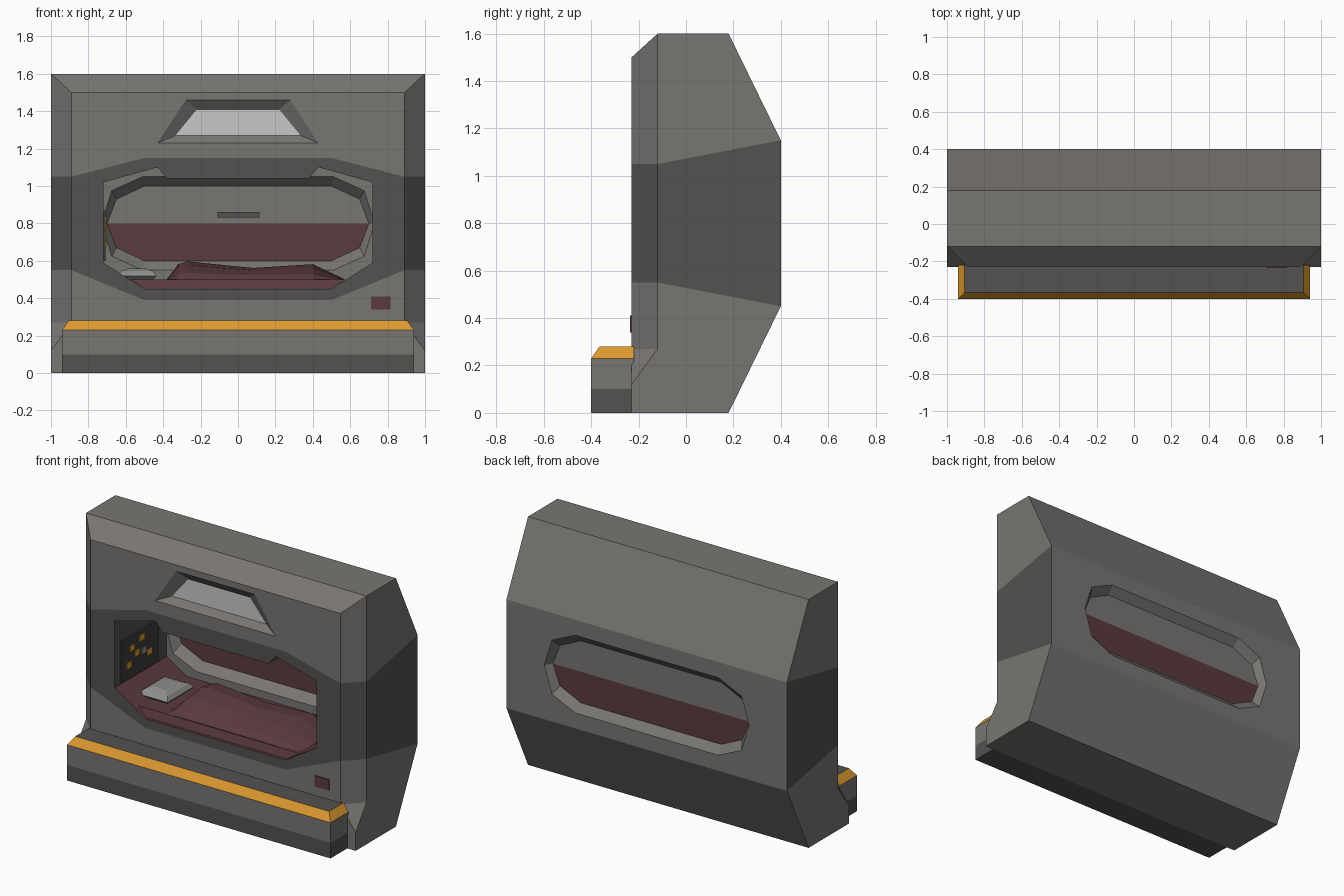
import bpy, bmesh
from mathutils import Vector

cube = bpy.data.objects.get("Cube")
if cube:
    bpy.data.objects.remove(cube)


def material(name, r, g, b):
    m = bpy.data.materials.new(name)
    m.use_nodes = True
    m.diffuse_color = (r, g, b, 1)
    m.node_tree.nodes["Principled BSDF"].inputs["Base Color"].default_value = (r, g, b, 1)
    return m


GREY = material("warm grey", .19, .18, .17)
DARK = material("dark grey", .09, .085, .08)
ORANGE = material("orange", .72, .32, .03)
MAROON = material("maroon", .105, .042, .05)
WHITE = material("lamp white", .58, .58, .58)
PALE = material("pale grey", .27, .27, .26)
BLACK = material("charcoal", .045, .045, .045)


class Part:
    """Collects polygons, then becomes one flat-shaded object."""

    def __init__(self, name, *mats):
        self.name, self.mats, self.bm = name, mats, bmesh.new()

    def face(self, pts, mat=0):
        f = self.bm.faces.new([self.bm.verts.new(p) for p in pts])
        f.material_index = mat

    def strip(self, a, b, mats=None, closed=False):
        n = len(a)
        for i in range(n if closed else n - 1):
            j = (i + 1) % n
            self.face([a[i], a[j], b[j], b[i]], mats[i] if mats else 0)

    def box(self, lo, hi, mat=0):
        (x0, y0, z0), (x1, y1, z1) = lo, hi
        a = [(x0, y0, z0), (x1, y0, z0), (x1, y1, z0), (x0, y1, z0)]
        b = [(x, y, z1) for x, y, _ in a]
        self.face(a, mat)
        self.face(b, mat)
        self.strip(a, b, [mat] * 4, True)

    def done(self, mirror=False):
        bm = self.bm
        bmesh.ops.remove_doubles(bm, verts=bm.verts, dist=1e-4)
        bmesh.ops.recalc_face_normals(bm, faces=bm.faces)
        me = bpy.data.meshes.new(self.name)
        bm.to_mesh(me)
        bm.free()
        for m in self.mats:
            me.materials.append(m)
        ob = bpy.data.objects.new(self.name, me)
        bpy.context.collection.objects.link(ob)
        if mirror:
            ob.modifiers.new("mirror", 'MIRROR').use_clip = True
        return ob


def at(y, pts):
    return [(x, y, z) for x, z in pts]


FRONT, CAVITY, PANE, BACK = -.23, .3, .355, .4
F = lambda z: (.89, FRONT, z)
B = lambda z: (1, -.12, z)
UP, LOW = (1, BACK, 1.15), (1, BACK, .45)
toe, foot, heel = (1, FRONT, .12), (1, FRONT, 0), (1, .18, 0)
mid = lambda p: (0, p[1], p[2])

# Right-hand half outlines
opening = [(0, 1.04), (.38, 1.04), (.43, 1.1), (.72, 1.02), (.72, .59), (.5, .45), (0, .45)]
band = [(0, 1.15), (.5, 1.15), (.89, 1.05), (.89, .55), (.5, .39), (0, .39)]
win_out = [(0, 1.05), (.51, 1.05), (.675, .975), (.73, .8), (.675, .625), (.51, .55), (0, .55)]
win_in = [(0, 1), (.5, 1), (.65, .93), (.7, .8), (.65, .67), (.5, .6), (0, .6)]
lamp_out = [(0, 1.46), (.28, 1.46), (.43, 1.23), (0, 1.23)]
lamp_in = [(0, 1.41), (.22, 1.41), (.335, 1.27), (0, 1.27)]

# Hull shell, half then mirrored
h = Part("hull", GREY, DARK, MAROON)
h.face([B(1.05), UP, (1, .18, 1.6), B(1.6)])
h.face([B(.55), LOW, UP, B(1.05)], 1)
h.face([foot, heel, LOW, B(.55), B(.27), toe])
h.face([F(1.05), B(1.05), B(1.6), F(1.5)])
h.face([F(.55), B(.55), B(1.05), F(1.05)], 1)
h.face([F(.27), B(.27), B(.55), F(.55)])
h.face([F(.27), toe, B(.27)])
rim = [mid(F(1.5)), mid(B(1.6)), (0, .18, 1.6), mid(UP)]
h.strip(rim, [F(1.5), B(1.6), (1, .18, 1.6), UP])
h.strip([mid(LOW), mid(heel), mid(foot)], [LOW, heel, foot])
# front: band around the opening, wall below and above
h.face(at(FRONT, band + opening[::-1]), 1)
h.face(at(FRONT, band[:2:-1]) + [F(.27), toe, foot, mid(foot)])
h.face(at(FRONT, band[:3]) + [F(1.5), mid(F(1.5))] + at(FRONT, lamp_out))
# lamp recess
h.strip(at(FRONT, lamp_out), at(-.19, lamp_in))
h.face(at(-.19, lamp_in))
# berth cavity with padded lower slopes
h.strip(at(FRONT, opening), at(CAVITY, opening), [1, 1, 1, 1, 2, 2])
# window reveal, both sides; the inner wall is a separate liner behind it
h.strip(at(BACK, win_out), at(PANE, win_in))
h.face([mid(UP), UP, LOW, mid(LOW)] + at(BACK, win_out[::-1]))
h.done(True)

# Inner back wall with window reveal
wall = Part("inner_wall", GREY)
outer = [(0, 1.12), (.74, 1.12), (.74, .44), (0, .44)]
wall.face(at(CAVITY, outer + win_out[::-1]))
wall.strip(at(CAVITY, win_out), at(PANE, win_in))
wall.done(True)

# Window pane with blind above and dark red lower half
pane = Part("window_pane", GREY, MAROON)
pane.face(at(PANE, win_in[:4] + [(0, .8)]))
pane.face(at(PANE, win_in[3:] + [(0, .8)]), 1)
pane.done(True)
p = Part("blind_handle", DARK)
p.box((-.11, PANE - .009, .832), (.115, PANE - .001, .86))
p.done()

# Lamp panel
p = Part("lamp_panel", WHITE)
p.face(at(-.193, lamp_in))
p.done(True)

# Step at the foot, built as stacked rings
step = Part("step", DARK, GREY, ORANGE)
ring = lambda x, y, z: [(0, y, z), (x, y, z), (x, FRONT + .01, z)]
levels = [ring(.94, -.4, 0), ring(.94, -.4, .1), ring(.94, -.4, .23), ring(.905, -.365, .28)]
for i in range(3):
    step.strip(levels[i], levels[i + 1], [i, i])
for r in (levels[0], levels[3]):
    step.face(r + [(0, FRONT + .01, r[0][2])])
step.done(True)

# Wall plaque
p = Part("wall_plaque", MAROON)
p.box((.71, FRONT - .006, .34), (.815, FRONT + .01, .41))
p.done()

# Mattress
m = Part("mattress", MAROON)
sec = [(-.5, .452), (.5, .452), (.575, .5), (-.575, .5)]
front = [(x, -.215 if z < .48 else -.195, z) for x, z in sec]
m.strip(front, at(CAVITY, sec), None, True)
m.face(front)
m.done()

# Blanket: cross-sections lofted along the berth
bl = Part("blanket", MAROON)
spine = [(-.38, .005), (-.32, .085), (-.27, .1), (.08, .065), (.4, .085), (.57, .005)]
cross = [(-.19, 0), (-.15, .4), (-.04, .8), (.08, 1), (.18, .85), (.23, 0)]
rows = [[(x, y, .497 + t * k) for y, k in cross] for x, t in spine]
for a, b in zip(rows, rows[1:]):
    bl.strip(a, b)
bl.face(rows[0])
bl.face(rows[-1])
bl.done()

# Pillow: stacked rectangles
pl = Part("pillow", PALE)
stack = [(.085, .11, .498), (.105, .135, .52), (.085, .11, .545), (.045, .07, .56)]
rings = [[(-.54 + sx * w, .04 + sy * d, z) for sx, sy in ((-1, -1), (1, -1), (1, 1), (-1, 1))]
         for w, d, z in stack]
for a, b in zip(rings, rings[1:]):
    pl.strip(a, b, None, True)
pl.face(rings[0])
pl.face(rings[-1])
pl.done()

# Control panel on the end wall, with small keys
cp = Part("control_panel", BLACK, ORANGE, PALE)
cp.box((-.725, -.17, .6), (-.708, .2, .87))
keys = [(-.07, .79, 1), (.03, .82, 1), (-.1, .69, 1), (.05, .73, 2), (.11, .7, 1), (-.02, .74, 1)]
for y, z, c in keys:
    cp.box((-.709, y - .025, z - .02), (-.703, y + .025, z + .02), c)
cp.done()
